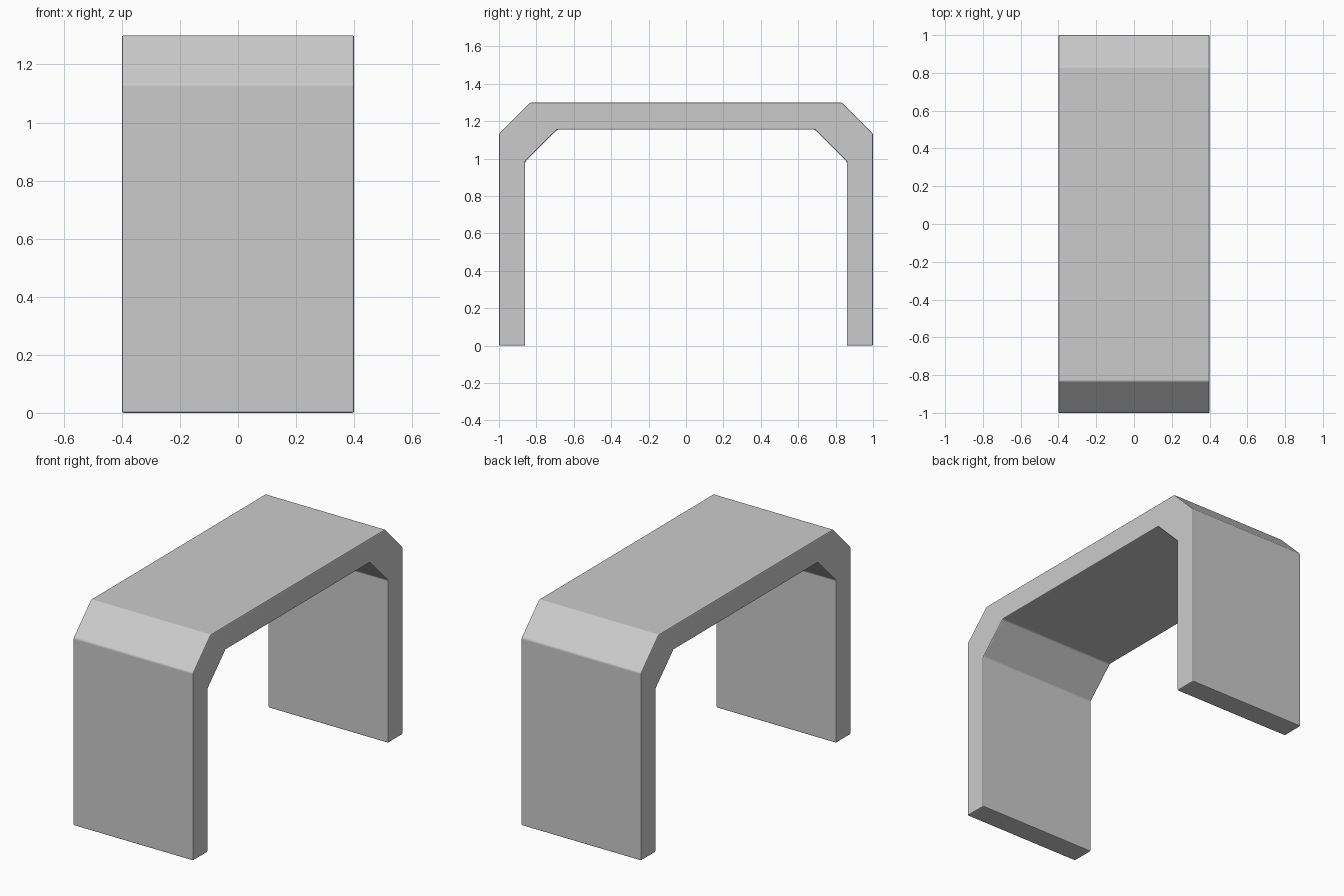
import bpy, bmesh

if "Cube" in bpy.data.objects:
    bpy.data.objects.remove(bpy.data.objects["Cube"])

# Half profile of the bench in (y, z): outer edge up, inner edge back down
half = [(1, 0), (1, 1.132), (0.832, 1.30), (0.688, 1.155), (0.86, 0.983), (0.86, 0)]
outer, inner = half[:3], half[3:]
mirror = lambda pts: [(-y, z) for y, z in reversed(pts)]
profile = outer + mirror(outer) + mirror(inner) + inner

# Extrude the arch profile across the width
bm = bmesh.new()
face = bm.faces.new([bm.verts.new((-0.4, y, z)) for y, z in profile])
ext = bmesh.ops.extrude_face_region(bm, geom=[face])
verts = [g for g in ext["geom"] if isinstance(g, bmesh.types.BMVert)]
bmesh.ops.translate(bm, verts=verts, vec=(0.8, 0, 0))
bmesh.ops.recalc_face_normals(bm, faces=bm.faces)
mesh = bpy.data.meshes.new("bench_arch")
bm.to_mesh(mesh)
bm.free()
bench = bpy.data.objects.new("bench_arch", mesh)
bpy.context.collection.objects.link(bench)

# Tiny softened edges
bevel = bench.modifiers.new("soft_edges", "BEVEL")
bevel.width = 0.006
bevel.segments = 2
bevel.limit_method = 'ANGLE'
bevel.angle_limit = 0.5
